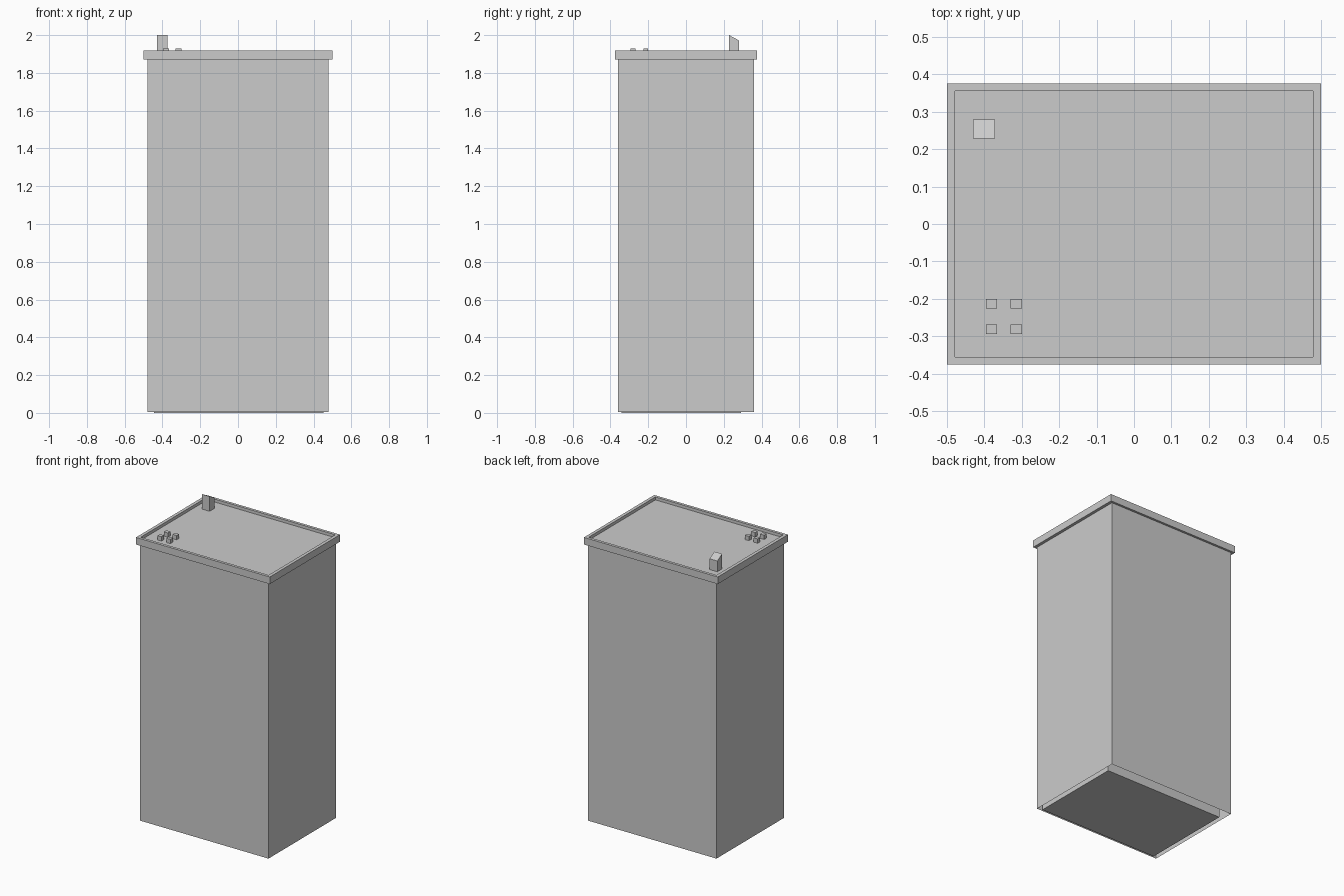
import bpy, bmesh

if "Cube" in bpy.data.objects:
    bpy.data.objects.remove(bpy.data.objects["Cube"])


def make_object(name, bm):
    bmesh.ops.recalc_face_normals(bm, faces=bm.faces)
    mesh = bpy.data.meshes.new(name)
    bm.to_mesh(mesh)
    bm.free()
    obj = bpy.data.objects.new(name, mesh)
    bpy.context.collection.objects.link(obj)
    return obj


def box_bm(x, y, z):
    bm = bmesh.new()
    bmesh.ops.create_cube(bm, size=1)
    for v in bm.verts:
        for i, (lo, hi) in enumerate((x, y, z)):
            v.co[i] = lo if v.co[i] < 0 else hi
    bm.faces.ensure_lookup_table()
    bm.normal_update()
    return bm


# Outer walls: a shell open at the bottom, closed above by the roof slab
bm = box_bm((-0.48, 0.48), (-0.36, 0.36), (0.005, 1.871))
caps = [f for f in bm.faces if abs(f.normal.z) > 0.9]
bmesh.ops.delete(bm, geom=caps, context='FACES_ONLY')
make_object("outer_walls", bm)

# Inner core, whose base shows underneath inside the walls
make_object("inner_core", box_bm((-0.445, 0.452), (-0.342, 0.29), (0, 1.86)))

# Roof slab with a thin raised rim around a sunken deck
bm = box_bm((-0.5, 0.5), (-0.375, 0.375), (1.871, 1.919))
top = [f for f in bm.faces if f.normal.z > 0.9]
bmesh.ops.inset_region(bm, faces=top, thickness=0.02)
for v in top[0].verts:
    v.co.x = 0.478 if v.co.x > 0 else -0.478
    v.co.y = 0.356 if v.co.y > 0 else -0.356
deck = bmesh.ops.extrude_face_region(bm, geom=top)["geom"]
for g in deck:
    if isinstance(g, bmesh.types.BMVert):
        g.co.z = 1.899
bmesh.ops.delete(bm, geom=[f for f in top if f.is_valid], context='FACES_ONLY')
make_object("roof_slab", bm)

# Stairwell hut with a top sloping down to the back
bm = box_bm((-0.43, -0.372), (0.228, 0.28), (1.898, 2.0))
for v in bm.verts:
    if v.co.z > 1.95 and v.co.y > 0.25:
        v.co.z = 1.972
make_object("roof_hut", bm)

# Four small roof vents in a square
for i, x in enumerate((-0.381, -0.315)):
    for j, y in enumerate((-0.281, -0.213)):
        make_object(f"roof_vent_{i * 2 + j + 1}",
                    box_bm((x - 0.015, x + 0.015), (y - 0.013, y + 0.013), (1.898, 1.928)))
